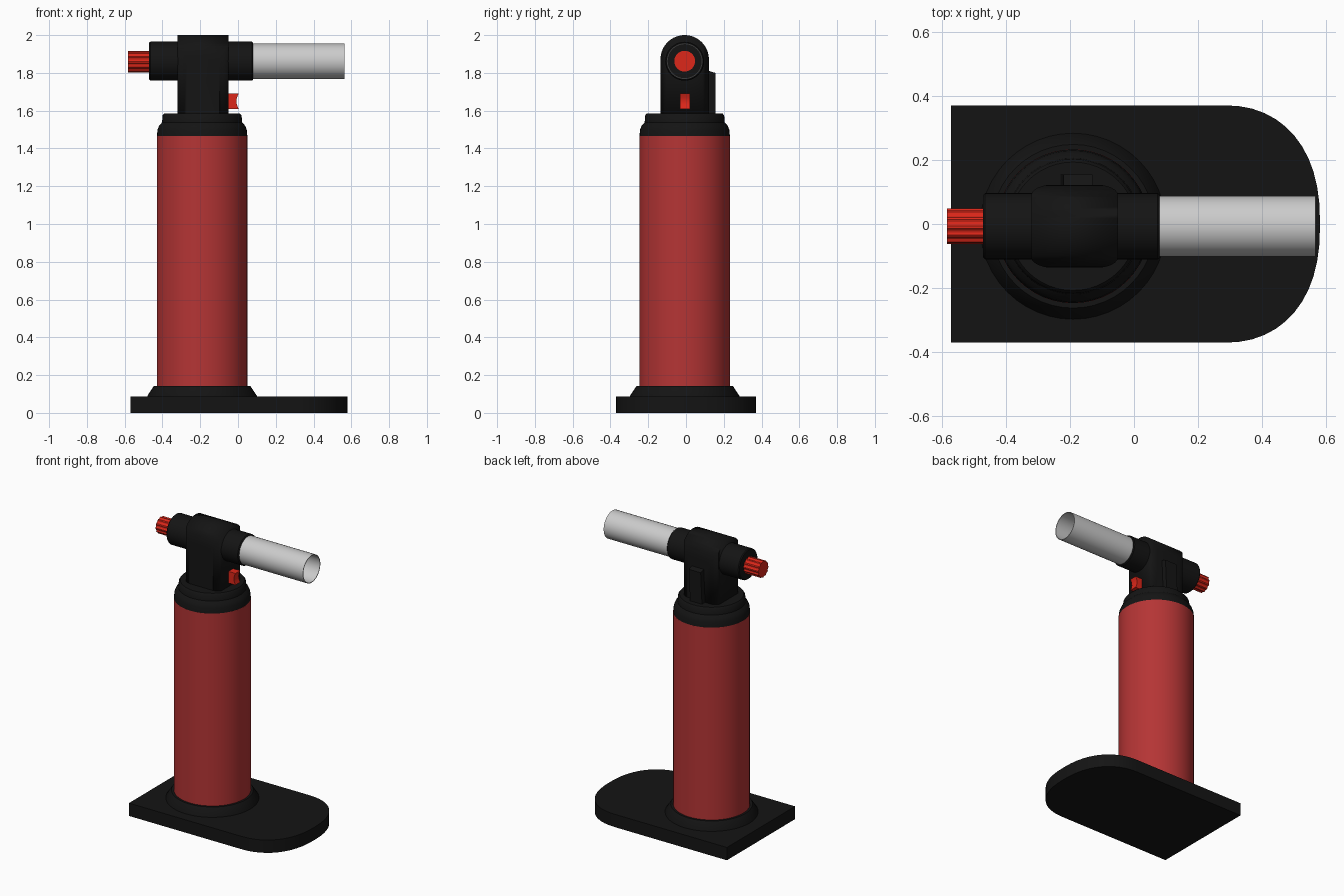
import bpy, bmesh, math
from mathutils import Matrix, Vector

if "Cube" in bpy.data.objects:
    bpy.data.objects.remove(bpy.data.objects["Cube"])

CX, CY, BZ = -0.19, -0.007, 1.862   # canister axis and barrel height


def mat(name, col):
    m = bpy.data.materials.new(name)
    m.diffuse_color = (*col, 1)
    m.use_nodes = True
    m.node_tree.nodes["Principled BSDF"].inputs["Base Color"].default_value = m.diffuse_color
    return m


BLACK = mat("black_plastic", (0.007, 0.007, 0.007))
RED = mat("red_paint", (0.46, 0.035, 0.035))
BRIGHT = mat("bright_red", (0.72, 0.02, 0.01))


def finish(name, bm, material=None, angle=35):
    bmesh.ops.recalc_face_normals(bm, faces=bm.faces)
    me = bpy.data.meshes.new(name)
    bm.to_mesh(me)
    bm.free()
    ob = bpy.data.objects.new(name, me)
    bpy.context.collection.objects.link(ob)
    if material:
        me.materials.append(material)
    bpy.context.view_layer.objects.active = ob
    bpy.ops.object.select_all(action='DESELECT')
    ob.select_set(True)
    bpy.ops.object.shade_smooth_by_angle(angle=math.radians(angle))
    return ob


def lathe(name, profile, material, n=48, along_x=False, closed=False):
    """Spin (radius, position) points round the canister or barrel axis."""
    bm = bmesh.new()
    rings = []
    for r, h in profile:
        ring = []
        for i in range(n):
            a = math.tau * i / n
            u, v = r * math.cos(a), r * math.sin(a)
            p = (h, CY + u, BZ + v) if along_x else (CX + u, CY + v, h)
            ring.append(bm.verts.new(p))
        rings.append(ring)
    pairs = list(zip(rings, rings[1:]))
    if closed:
        pairs.append((rings[-1], rings[0]))
    else:
        bm.faces.new(rings[0])
        bm.faces.new(rings[-1])
    for a, b in pairs:
        for i in range(n):
            j = (i + 1) % n
            bm.faces.new((a[i], a[j], b[j], b[i]))
    return finish(name, bm, material)


def prism(name, points, offset, material, angle=35):
    """Extrude a closed outline of 3D points by a vector."""
    bm = bmesh.new()
    f = bm.faces.new([bm.verts.new(p) for p in points])
    ex = bmesh.ops.extrude_face_region(bm, geom=[f])
    bmesh.ops.translate(bm, vec=Vector(offset),
                        verts=[v for v in ex['geom'] if isinstance(v, bmesh.types.BMVert)])
    return finish(name, bm, material, angle)


# Foot plate: square back, broad rounded front
half = [(-0.57, 0.37)]
for i in range(13):
    a = math.pi / 2 * (1 - i / 12)
    half.append((0.28 + 0.30 * math.cos(a) ** 0.9, 0.37 * math.sin(a) ** 0.85 if i < 12 else 0))
outline = half + [(x, -y) for x, y in reversed(half[:-1])]
prism("foot_plate", [(x, y, 0) for x, y in outline], (0, 0, 0.088), BLACK)

# Flared socket, canister and stepped shoulder cap
lathe("foot_socket", [(0.29, 0.08), (0.29, 0.09), (0.255, 0.143), (0.23, 0.143)], BLACK)
lathe("canister", [(0.24, 0.12), (0.24, 1.465)], RED)
lathe("shoulder_cap", [(0.24, 1.46), (0.236, 1.50), (0.228, 1.52), (0.212, 1.538),
                       (0.209, 1.575), (0.20, 1.586)], BLACK)

# Head: arched extrusion intersected with a rounded column
arch = [(-0.128, 1.575)]
arch += [(-0.128 * math.cos(math.pi * i / 32), 1.872 + 0.128 * math.sin(math.pi * i / 32))
         for i in range(33)]
arch.append((0.128, 1.575))
head = prism("torch_head", [(-0.40, CY + y, z) for y, z in arch], (0.45, 0, 0), BLACK)
column = []
for k, (sx, sy) in enumerate([(1, 1), (-1, 1), (-1, -1), (1, -1)]):
    for i in range(7):
        a = math.pi / 2 * (k + i / 6)
        column.append((-0.185 + sx * 0.065 + 0.07 * math.cos(a),
                       CY + sy * 0.097 + 0.033 * math.sin(a), 1.56))
cutter = prism("head_column_cutter", column, (0, 0, 0.5), BLACK)
mod = head.modifiers.new("round_column", 'BOOLEAN')
mod.operation, mod.solver, mod.object = 'INTERSECT', 'EXACT', cutter
bpy.context.view_layer.objects.active = head
bpy.ops.object.modifier_apply(modifier=mod.name)
bpy.data.objects.remove(cutter)

# Switch housing on the back of the head
prism("back_switch", [(-0.23, 0.09, 1.58), (-0.23, 0.155, 1.58), (-0.22, 0.155, 1.80),
                      (-0.22, 0.09, 1.82)], (0.09, 0, 0), BLACK)

# Barrel collar and open metal nozzle
lathe("barrel_collar", [(0.098, -0.47), (0.103, -0.464), (0.103, 0.074), (0.098, 0.08)],
      BLACK, along_x=True)
lathe("nozzle", [(0.094, 0.07), (0.094, 0.565), (0.090, 0.565), (0.090, 0.07)],
      None, along_x=True, closed=True)

# Ribbed gas knob, its shaft showing inside the nozzle
knob = []
for i in range(48):
    a = math.tau * i / 48
    r = 0.056 if i % 4 < 2 else 0.051
    knob.append((-0.583, CY + r * math.cos(a), BZ - 0.003 + r * math.sin(a)))
prism("gas_knob", knob, (0.12, 0, 0), BRIGHT, 20)
lathe("igniter_tip", [(0.055, 0.07), (0.055, 0.084)], BRIGHT, along_x=True)

# Trigger with a concave finger face
trig = [(-0.07, 1.61), (0.003, 1.61), (-0.006, 1.632), (-0.009, 1.65),
        (-0.006, 1.668), (0.003, 1.69), (-0.07, 1.69)]
prism("trigger", [(x, -0.032, z) for x, z in trig], (0, 0.052, 0), BRIGHT)
